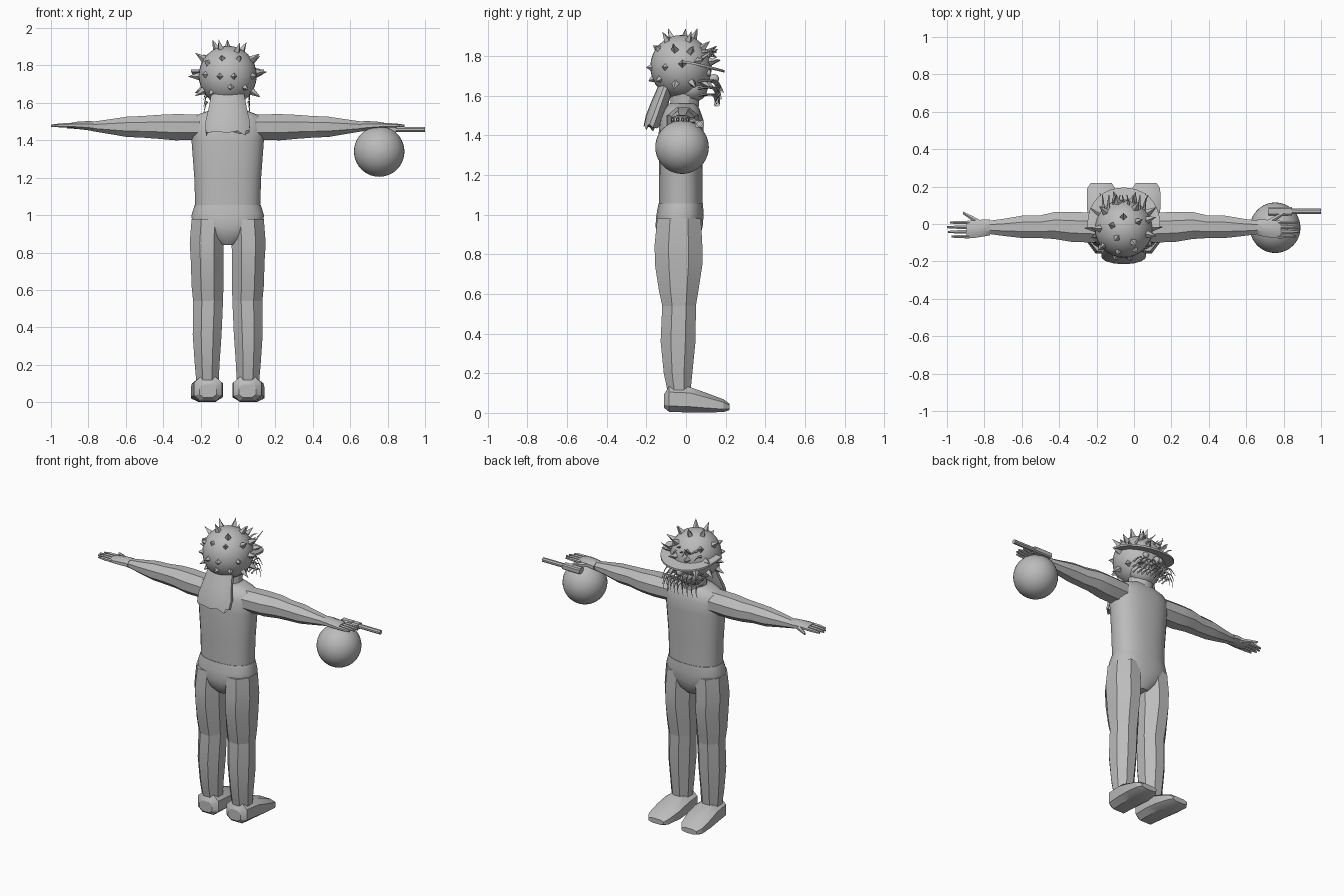
import bpy, bmesh, math, random
from mathutils import Vector, Matrix

cube = bpy.data.objects.get("Cube")
if cube:
    bpy.data.objects.remove(cube)
random.seed(4)
MID = -0.055                                  # body centre line
HEAD = Vector((MID, -0.025, 1.745))
TURN = math.tau

grey = bpy.data.materials.new("plain grey")
grey.use_nodes = True
grey.diffuse_color = (0.5, 0.5, 0.5, 1)
grey.node_tree.nodes["Principled BSDF"].inputs["Base Color"].default_value = grey.diffuse_color


def finish(bm, name, angle=30):
    bmesh.ops.recalc_face_normals(bm, faces=bm.faces)
    mesh = bpy.data.meshes.new(name)
    bm.to_mesh(mesh)
    bm.free()
    obj = bpy.data.objects.new(name, mesh)
    bpy.context.collection.objects.link(obj)
    mesh.materials.append(grey)
    if angle:
        bpy.ops.object.select_all(action='DESELECT')
        obj.select_set(True)
        bpy.context.view_layer.objects.active = obj
        bpy.ops.object.shade_smooth_by_angle(angle=math.radians(angle))
    return obj


def loft(name, axis, rings, sides=8, angle=30, side=1, ragged=0, power=1):
    """Rings of (position, centre a, centre b, half a, half b) across an axis."""
    bm = bmesh.new()
    loops = []
    for k, (t, ca, cb, ra, rb) in enumerate(rings):
        loop = []
        for i in range(sides):
            c, s = (f(TURN * (i + 0.5) / sides) for f in (math.cos, math.sin))
            if sides == 8:
                c, s = c / math.cos(TURN / 16), s / math.cos(TURN / 16)
            a = ca + ra * math.copysign(abs(c) ** power, c)
            b = cb + rb * math.copysign(abs(s) ** power, s)
            h = t + (random.uniform(-ragged, ragged) if k == 0 else 0)
            p = {'x': (h, a, b), 'y': (a, h, b), 'z': (a, b, h)}[axis]
            loop.append(bm.verts.new((MID + side * p[0], p[1], p[2])))
        loops.append(loop)
    for low, high in zip(loops, loops[1:]):
        for i in range(sides):
            j = (i + 1) % sides
            bm.faces.new((low[i], low[j], high[j], high[i]))
    bm.faces.new(loops[0])
    bm.faces.new(loops[-1])
    return finish(bm, name, angle)


def ball(name, centre, size, segments=32):
    bm = bmesh.new()
    bmesh.ops.create_uvsphere(bm, u_segments=segments, v_segments=segments // 2, radius=1)
    bmesh.ops.transform(bm, verts=bm.verts,
                        matrix=Matrix.Translation(centre) @ Matrix.Diagonal((*size, 1)))
    return finish(bm, name, 60)


def strand(name, points, radius):
    curve = bpy.data.curves.new(name, 'CURVE')
    curve.dimensions = '3D'
    curve.bevel_depth = radius
    curve.bevel_resolution = 0
    curve.resolution_u = 4
    line = curve.splines.new('NURBS')
    line.points.add(len(points) - 1)
    for k, (point, p) in enumerate(zip(line.points, points)):
        point.co = (*p, 1)
        point.radius = 1 - 0.8 * k / (len(points) - 1)
    line.use_endpoint_u = True
    line.order_u = 3
    curve.use_fill_caps = True
    curve.materials.append(grey)
    bpy.context.collection.objects.link(bpy.data.objects.new(name, curve))


# Trunk, briefs and neck
loft("torso", 'z', [(1.05, 0, -.027, .175, .11), (1.2, 0, -.027, .18, .11),
                    (1.4, 0, -.025, .195, .115), (1.48, 0, -.022, .2, .11),
                    (1.53, 0, -.02, .18, .09), (1.56, 0, -.02, .1, .07)], 24, 40, power=.85)
loft("briefs", 'z', [(.84, 0, -.035, .05, .07), (.88, 0, -.035, .11, .105),
                     (.94, 0, -.035, .19, .12), (1.0, 0, -.03, .195, .12),
                     (1.055, 0, -.027, .178, .113)], 24, 40, power=.85)
loft("neck", 'z', [(1.52, 0, -.01, .08, .075), (1.66, 0, .0, .08, .075)], 12)

for side, word in ((1, "left"), (-1, "right")):
    # Legs with a seam at the knee
    loft(word + "_thigh", 'z', [(.54, .105, -.035, .08, .085), (.62, .108, -.037, .085, .1),
                                (.75, .11, -.037, .087, .12), (.85, .112, -.038, .091, .12),
                                (.98, .105, -.035, .088, .11)], side=side)
    loft(word + "_shin", 'z', [(.11, .108, -.035, .06, .058), (.2, .11, -.04, .066, .072),
                               (.36, .11, -.04, .077, .088), (.54, .105, -.035, .08, .085)],
         side=side)
    loft(word + "_foot", 'y', [(-.11, .105, .06, .045, .035), (-.085, .105, .07, .075, .065),
                               (.02, .108, .066, .083, .064), (.1, .112, .052, .085, .05),
                               (.19, .12, .036, .075, .032), (.22, .12, .03, .055, .016)],
         side=side, power=.7)
    # Arms
    loft(word + "_arm", 'x', [(.15, -.02, 1.47, .08, .068), (.28, -.015, 1.47, .08, .07),
                              (.37, -.008, 1.472, .072, .064), (.45, -.015, 1.472, .06, .058),
                              (.54, -.015, 1.472, .06, .054), (.64, -.018, 1.473, .046, .038),
                              (.73, -.018, 1.474, .034, .024)], side=side)
    # Hands: cuff, palm, fingers, thumb
    loft(word + "_palm", 'x', [(.715, -.018, 1.475, .042, .026), (.74, -.02, 1.478, .045, .025),
                               (.8, -.028, 1.48, .047, .02), (.84, -.03, 1.48, .046, .013)],
         side=side)
    for k, reach in enumerate((.92, .94, .945, .93)):
        y = -.067 + .025 * k
        loft(word + "_finger", 'x', [(.825, y, 1.48, .011, .012), (.89, y, 1.48, .01, .011),
                                     (reach, y, 1.478, .006, .006)], 6, side=side)
    loft(word + "_thumb", 'x', [(.76, .0, 1.475, .02, .014), (.81, .03, 1.474, .015, .013),
                                (.86, .06, 1.472, .008, .008)], 6, side=side)

# Ball and slim pistol carried at the left hand
ball("carried_ball", (.755, -.02, 1.34), (.135, .135, .135), 40)
loft("pistol_body", 'x', [(.775, .068, 1.457, .022, .018), (.9, .068, 1.457, .022, .018)], 8, power=.5)
loft("pistol_barrel", 'x', [(.88, .068, 1.457, .014, .013), (1.055, .068, 1.457, .014, .013)], 8)
loft("pistol_grip", 'z', [(1.42, .82, .06, .018, .012), (1.46, .81, .06, .018, .012)], 8)

# Head, jaw and face
ball("head", HEAD, (.155, .155, .16))
ball("jaw", (MID, .03, 1.64), (.1, .08, .075), 16)
ball("nose", (MID, .14, 1.685), (.02, .028, .024), 10)
for side in (1, -1):
    ball("eye", (MID + side * .055, .112, 1.715), (.022, .016, .018), 10)

# Spikes in rings round the head
bm = bmesh.new()
for rise, count, shift in ((62, 5, .3), (32, 9, .5), (4, 10, 0), (-28, 10, .5)):
    for k in range(count):
        turn = TURN * (k + shift) / count + random.uniform(-.12, .12)
        lift = math.radians(rise + random.uniform(-7, 7))
        out = Vector((math.cos(turn) * math.cos(lift), math.sin(turn) * math.cos(lift), math.sin(lift)))
        length = .035 if out.y < -.5 else .065
        place = Matrix.Translation(HEAD + out * (.145 + length / 2))
        spin = out.to_track_quat('Z', 'Y').to_matrix().to_4x4()
        bmesh.ops.create_cone(bm, cap_ends=True, segments=4, radius1=.024, radius2=.001,
                              depth=length, matrix=place @ spin)
finish(bm, "head_spikes", 0)

# Thin sloping cap brim on the face side
bm = bmesh.new()
rim = [bm.verts.new((MID + .195 * math.cos(math.pi * k / 16), -.02 + .215 * math.sin(math.pi * k / 16) ** .8,
                     1.766 - .05 * math.sin(math.pi * k / 16))) for k in range(17)]
shape = bm.faces.new(rim)
lift = bmesh.ops.extrude_face_region(bm, geom=[shape])["geom"]
bmesh.ops.translate(bm, vec=(0, 0, .012), verts=[v for v in lift if isinstance(v, bmesh.types.BMVert)])
finish(bm, "cap_brim")

# Ragged hair flap down the shoulders
loft("hair_flap", 'z', [(1.435, 0, -.175, .12, .04), (1.5, 0, -.155, .122, .048),
                        (1.57, 0, -.13, .105, .045), (1.65, 0, -.1, .09, .04)], 14, ragged=.022)

# Tufts above the brim and whiskers below it
for k in range(9):
    x = MID - .11 + .0275 * k
    strand("tuft", [(x, .08, 1.79 + .03 * (k % 2)), (x, .12, 1.81 + .02 * (k % 2)),
                    (x + random.uniform(-.02, .02), .155, 1.79 + .03 * (k % 3))], .009)
for row in range(3):
    for k in range(9):
        x = MID + (k - 4) * .028
        drop = .035 * row
        back = .006 * abs(k - 4)
        strand("whisker", [(x, .085 - back, 1.67 - drop), (x, .15 - back, 1.685 - drop),
                           (x * 1.05, .175 - back, 1.65 - drop),
                           (x * 1.1, .19 - back - .012 * row, 1.615 - drop)], .006)
